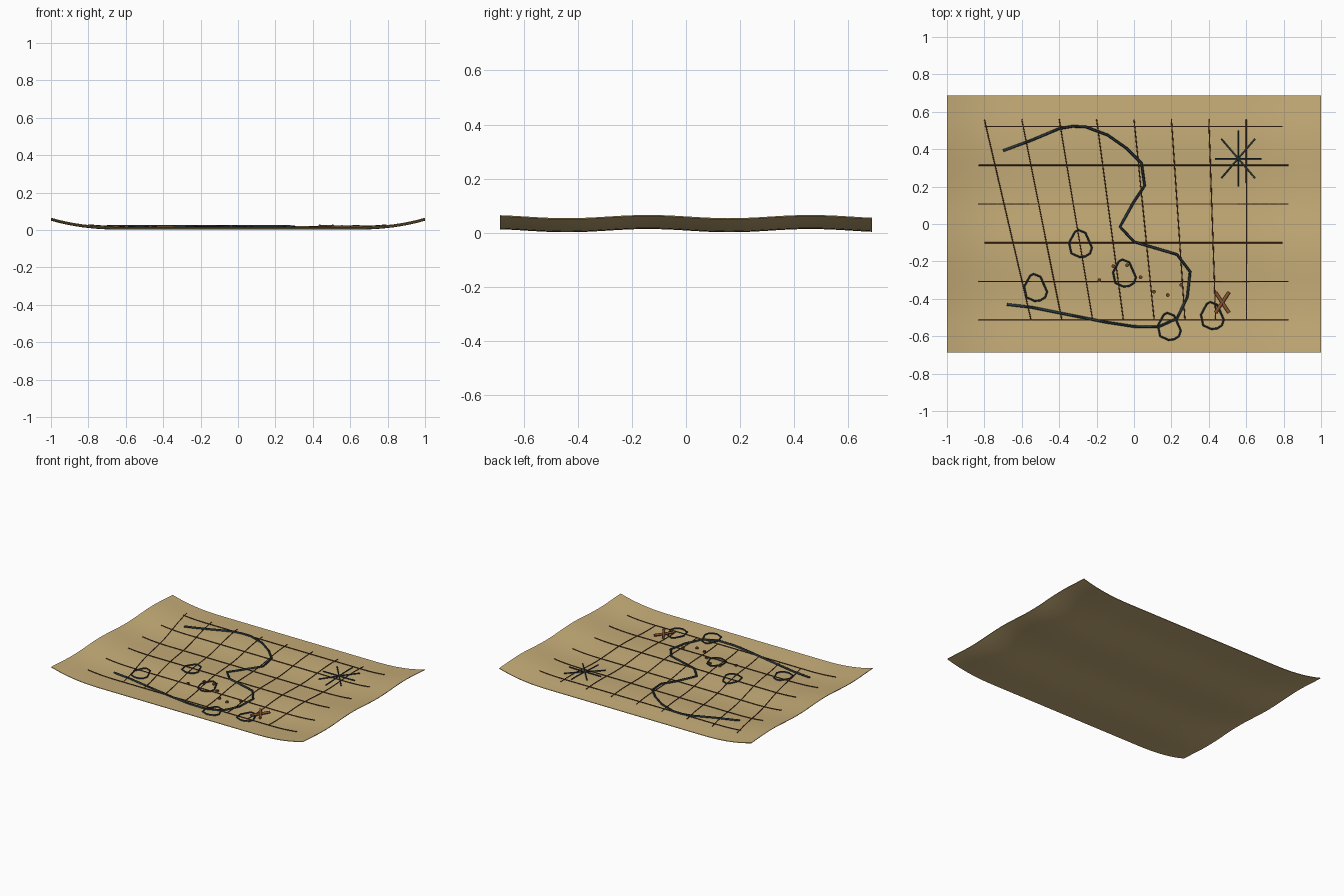
import bpy, bmesh, math
from mathutils import Vector

if "Cube" in bpy.data.objects:
    bpy.data.objects.remove(bpy.data.objects["Cube"])


def material(name, rgb):
    m = bpy.data.materials.new(name)
    m.diffuse_color = (*rgb, 1)
    m.use_nodes = True
    m.node_tree.nodes["Principled BSDF"].inputs["Base Color"].default_value = m.diffuse_color
    return m


PARCHMENT = material("parchment", (0.57, 0.42, 0.19))
BROWN = material("brown ink", (0.095, 0.036, 0.014))
BLUE = material("blue black ink", (0.024, 0.04, 0.046))
RUST = material("rust ink", (0.25, 0.09, 0.03))
DOT = material("trail ink", (0.15, 0.058, 0.02))


def height(x, y):
    """Top of the sheet: gentle waves along y, ends curling up."""
    curl = max(0, (abs(x) - 0.6) / 0.4) ** 2.4
    return 0.012 + 0.006 * math.cos(2 * math.pi * (y + 0.14) / 0.6) + 0.048 * curl


def stroke(name, paths, radius, mat, lift, closed=False):
    """Ink lines draped over the sheet."""
    cu = bpy.data.curves.new(name, 'CURVE')
    cu.dimensions = '3D'
    cu.bevel_depth = radius
    cu.bevel_resolution = 1
    cu.use_fill_caps = True
    for path in paths:
        pts = []
        ends = path[1:] + (path[:1] if closed else [])
        for a, b in zip(path, ends):
            a, b = Vector(a), Vector(b)
            n = max(1, round((b - a).length / 0.05))
            pts += [a.lerp(b, i / n) for i in range(n)]
        if not closed:
            pts.append(Vector(path[-1]))
        sp = cu.splines.new('POLY')
        sp.points.add(len(pts) - 1)
        for p, v in zip(sp.points, pts):
            p.co = (v.x, v.y, height(v.x, v.y) + lift, 1)
        sp.use_cyclic_u = closed
    cu.materials.append(mat)
    ob = bpy.data.objects.new(name, cu)
    bpy.context.collection.objects.link(ob)
    bpy.ops.object.select_all(action='DESELECT')
    ob.select_set(True)
    bpy.context.view_layer.objects.active = ob
    bpy.ops.object.convert(target='MESH')
    bpy.ops.object.shade_smooth_by_angle(angle=math.radians(60))


# Parchment sheet with top, bottom and thin edges
T = 0.004
bm = bmesh.new()
bmesh.ops.create_grid(bm, x_segments=48, y_segments=36, size=1)
for v in bm.verts:
    v.co.y *= 0.688
    v.co.z = height(v.co.x, v.co.y) - T
ext = bmesh.ops.extrude_face_region(bm, geom=bm.faces[:], use_keep_orig=True)
for v in ext["geom"]:
    if isinstance(v, bmesh.types.BMVert):
        v.co.z += T
bmesh.ops.recalc_face_normals(bm, faces=bm.faces[:])
me = bpy.data.meshes.new("parchment_sheet")
bm.to_mesh(me)
bm.free()
me.materials.append(PARCHMENT)
sheet = bpy.data.objects.new("parchment_sheet", me)
bpy.context.collection.objects.link(sheet)
sheet.select_set(True)
bpy.context.view_layer.objects.active = sheet
bpy.ops.object.shade_smooth_by_angle()

# Survey lines: level rows and fanned columns
rows = []
for i in range(6):
    x0, x1 = (-0.8, 0.795) if i % 3 == 0 else (-0.83, 0.825)
    rows.append([(x0, 0.521 - 0.207 * i), (x1, 0.521 - 0.207 * i)])
stroke("grid_rows", rows, 0.003, BROWN, 0.002)
cols = [[(-0.8 + 0.2 * i, 0.56), (-0.55 + 0.1645 * i, -0.515)] for i in range(8)]
stroke("grid_columns", cols, 0.003, BROWN, 0.002)

# Coastline
coast = [(-0.7, 0.392), (-0.55, 0.447), (-0.4, 0.51), (-0.33, 0.522), (-0.26, 0.52),
         (-0.14, 0.475), (-0.04, 0.405), (0.04, 0.325), (0.057, 0.205), (0.0, 0.12),
         (-0.075, -0.015), (0.0, -0.095), (0.23, -0.163), (0.3, -0.255), (0.285, -0.39),
         (0.23, -0.505), (0.13, -0.55), (0.0, -0.548), (-0.15, -0.525), (-0.4, -0.475),
         (-0.55, -0.445), (-0.68, -0.43)]
stroke("coastline", [coast], 0.007, BLUE, 0.004)

# Islands: the first leans the other way
shape = [(-0.012, 0.073), (0.025, 0.058), (0.06, -0.022), (0.05, -0.052), (0.025, -0.068),
         (-0.005, -0.072), (-0.05, -0.052), (-0.062, 0.005), (-0.03, 0.064)]
places = [(-0.525, -0.34), (-0.285, -0.105), (-0.05, -0.263), (0.19, -0.548), (0.42, -0.49)]
stroke("islands", [[(cx + x, cy + y) for x, y in shape] for cx, cy in places],
       0.005, BLUE, 0.004, closed=True)

# Compass star
spokes = [(0, 0.15), (0.125, 0), (0.09, 0.105), (-0.09, 0.105)]
stroke("compass_star", [[(0.557 - x, 0.35 - y), (0.557 + x, 0.35 + y)] for x, y in spokes],
       0.004, BLUE, 0.005)

# Cross mark
stroke("cross_mark", [[(0.472 - s * 0.036, -0.475), (0.472 + s * 0.036, -0.365)]
                      for s in (1, -1)], 0.009, RUST, 0.013)

# Dotted trail
trail = [(-0.185, -0.3), (-0.11, -0.225), (-0.037, -0.22), (0.035, -0.285),
         (0.107, -0.362), (0.18, -0.38), (0.253, -0.325)]
for i, (x, y) in enumerate(trail):
    bpy.ops.mesh.primitive_cylinder_add(vertices=12, radius=0.01, depth=0.012,
                                        location=(x, y, height(x, y) + 0.004))
    dot = bpy.context.object
    dot.name = f"trail_dot_{i + 1}"
    dot.data.materials.append(DOT)
